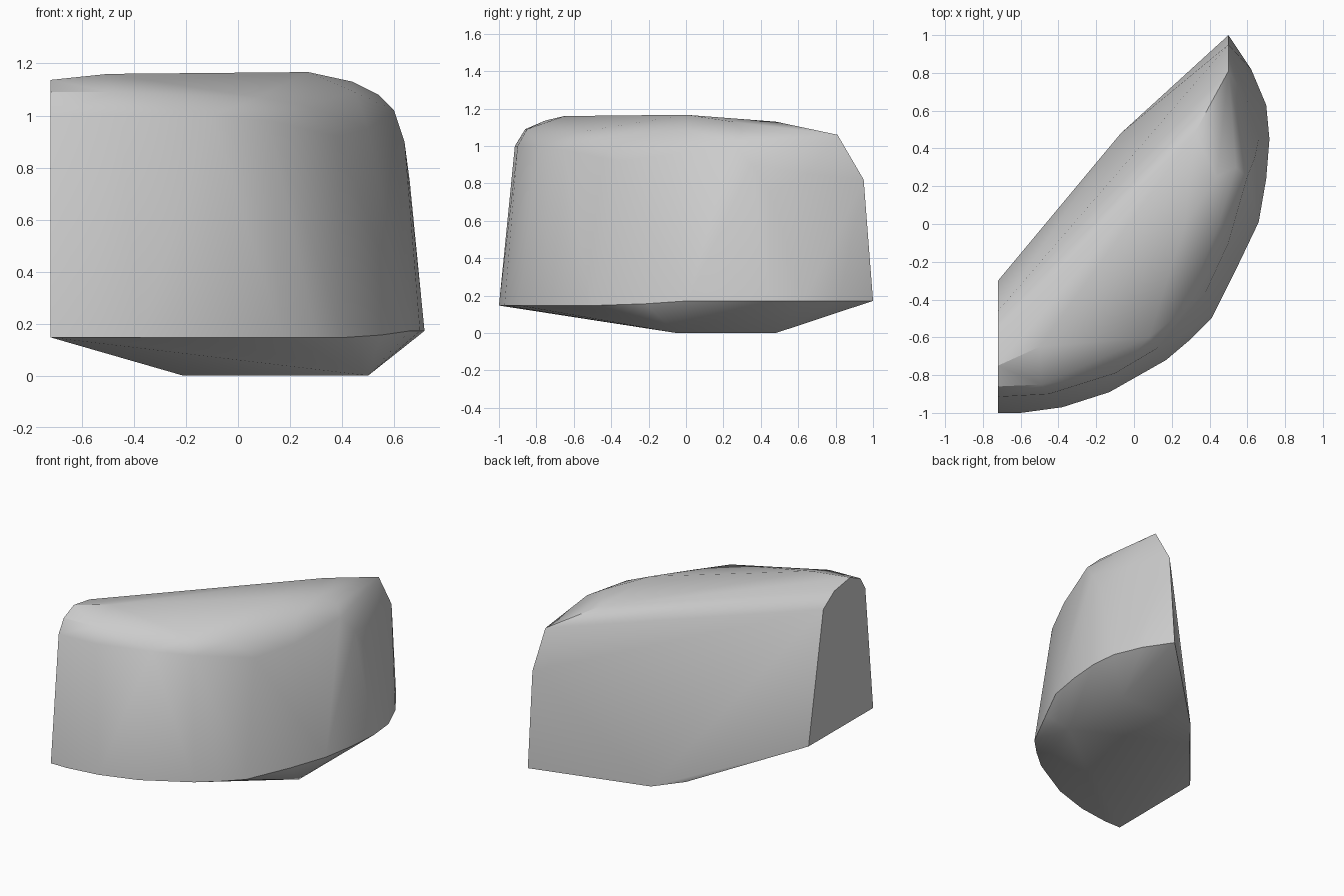
import bpy
import bmesh
import math

# Remove the default cube
default_cube = bpy.data.objects.get("Cube")
if default_cube:
    bpy.data.objects.remove(default_cube, do_unlink=True)


def make_material(name, colour):
    material = bpy.data.materials.new(name)
    material.use_nodes = True
    material.diffuse_color = colour
    material.node_tree.nodes["Principled BSDF"].inputs["Base Color"].default_value = colour
    return material


def rim_height(y):
    """The lower rim rises slightly from the front towards the back tip."""
    blend = min(max((y + 0.35) / 0.35, 0), 1)
    return 0.147 + 0.025 * blend


def hull_object(name, points, material, smooth_angle):
    """Wrap a convex skin round the section points."""
    bm = bmesh.new()
    for point in points:
        bm.verts.new(point)
    result = bmesh.ops.convex_hull(bm, input=bm.verts)
    loose = {v for v in result["geom_interior"] + result["geom_unused"]
             if isinstance(v, bmesh.types.BMVert)}
    bmesh.ops.delete(bm, geom=list(loose), context="VERTS")
    bmesh.ops.dissolve_limit(bm, angle_limit=math.radians(0.5),
                             verts=bm.verts, edges=bm.edges)
    bmesh.ops.recalc_face_normals(bm, faces=bm.faces)
    mesh = bpy.data.meshes.new(name)
    bm.to_mesh(mesh)
    bm.free()
    mesh.materials.append(material)
    obj = bpy.data.objects.new(name, mesh)
    bpy.context.collection.objects.link(obj)
    bpy.ops.object.select_all(action="DESELECT")
    obj.select_set(True)
    bpy.context.view_layer.objects.active = obj
    bpy.ops.object.shade_smooth_by_angle(angle=math.radians(smooth_angle))
    return obj


# Lower rim: curved front and side, then the straight cut at the back
rim_outline = [
    (-0.72, -0.3), (-0.72, -1), (-0.6, -1), (-0.38, -0.97), (-0.13, -0.89),
    (0.17, -0.72), (0.3, -0.61), (0.41, -0.5), (0.55, -0.22), (0.66, 0.01),
    (0.7, 0.24), (0.717, 0.45), (0.7, 0.63), (0.62, 0.82), (0.5, 1),
]
rim = [(x, y, rim_height(y)) for x, y in rim_outline]

# Shallow keel under the rim, resting on the ground
keel = [(x, y, 0) for x, y in
        [(-0.07, 0.48), (-0.21, 0.3), (0.5, -0.05), (0.5, 0.48)]]

# Flat cut end: rounded section at constant x
end_section = [(-0.72, y, z) for y, z in
               [(-0.46, 1.03), (-0.58, 1.11), (-0.75, 1.137),
                (-0.86, 1.09), (-0.915, 1)]]

# Top of the outer wall, leaning slightly inwards
wall_top = [
    (-0.45, -0.9, 1), (-0.1, -0.79, 1), (0.12, -0.66, 0.98),
    (0.38, -0.36, 0.92), (0.5, -0.1, 0.95), (0.6, 0.25, 1.02),
    (0.64, 0.35, 0.9), (0.66, 0.45, 0.75), (0.6, 0.65, 0.85),
]

# Rounded shoulder between wall and crown
shoulder = [
    (-0.49, -0.85, 1.09), (0.08, -0.6, 1.07), (0.26, -0.46, 1.04),
    (0.45, 0, 1.09), (0.54, 0.3, 1.08), (0.44, 0.25, 1.13),
]

# Crown and the pointed back tip
crown = [(-0.5, -0.65, 1.16), (0.27, 0, 1.167), (0.32, 0.48, 1.13)]
tip = [(0.5, 0.81, 1.06), (0.5, 0.95, 0.82)]

grey = make_material("plain_grey", (0.6, 0.6, 0.6, 1))
hull_object("rounded_block", rim + keel + end_section + wall_top
            + shoulder + crown + tip, grey, 30)
